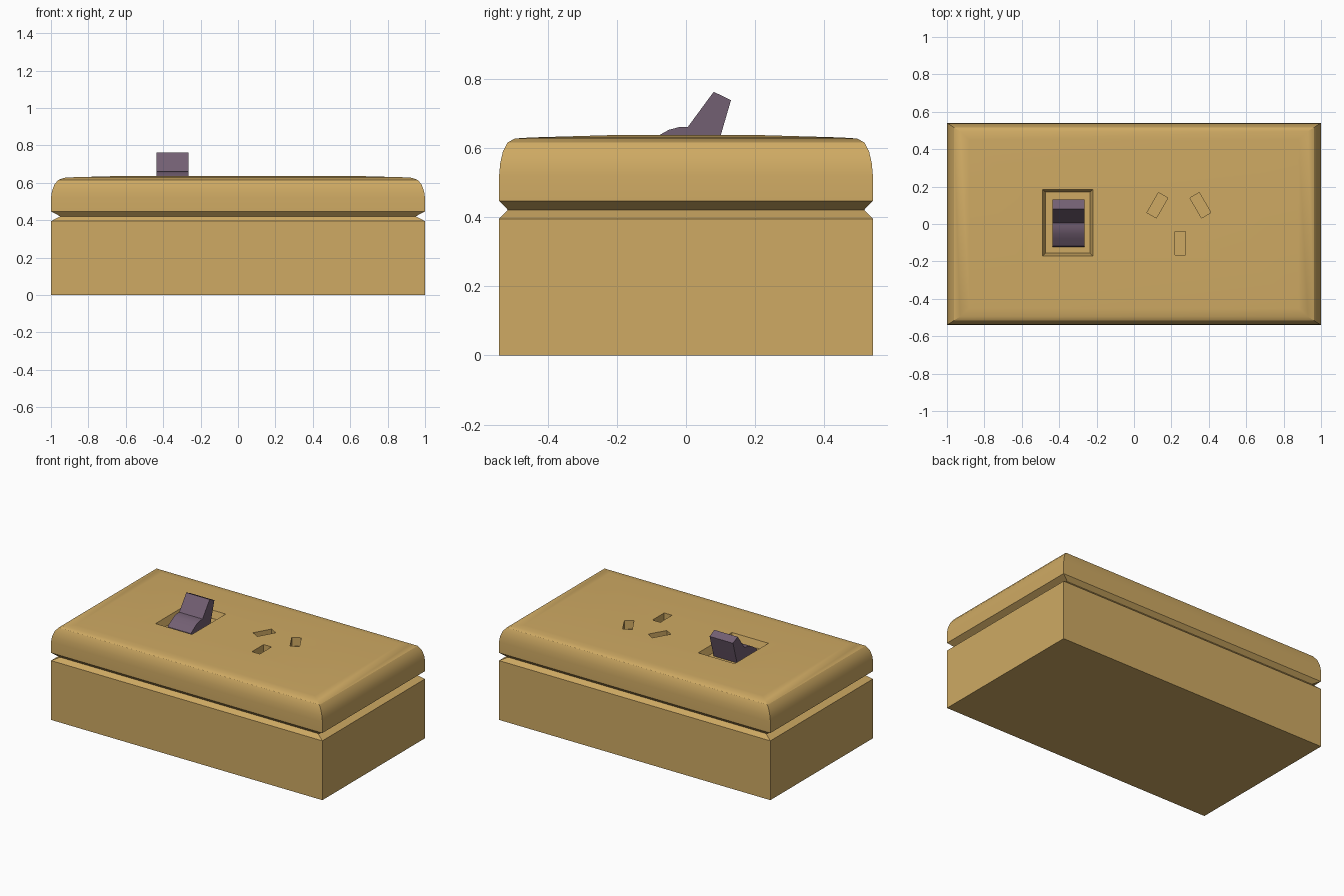
import bpy, bmesh, math
from mathutils import Matrix, Vector

if "Cube" in bpy.data.objects:
    bpy.data.objects.remove(bpy.data.objects["Cube"])


def material(name, rgb):
    m = bpy.data.materials.new(name)
    m.diffuse_color = (*rgb, 1)
    m.use_nodes = True
    m.node_tree.nodes["Principled BSDF"].inputs["Base Color"].default_value = m.diffuse_color
    return m


TAN = material("tan plastic", (0.62, 0.40, 0.125))
MAUVE = material("mauve plastic", (0.17, 0.115, 0.17))


def add_object(name, bm, mat):
    bmesh.ops.recalc_face_normals(bm, faces=bm.faces)
    me = bpy.data.meshes.new(name)
    bm.to_mesh(me)
    bm.free()
    ob = bpy.data.objects.new(name, me)
    bpy.context.collection.objects.link(ob)
    me.materials.append(mat)
    return ob


def loft(name, rings, mat, center=(0, 0), angle=0):
    """Stack of rectangles (half x, half y, z), capped at both ends."""
    bm = bmesh.new()
    rot = Matrix.Rotation(angle, 3, 'Z')
    off = Vector((center[0], center[1], 0))
    loops = [[bm.verts.new(rot @ Vector((sx * hx, sy * hy, z)) + off)
              for sx, sy in ((-1, -1), (1, -1), (1, 1), (-1, 1))]
             for hx, hy, z in rings]
    for a, b in zip(loops, loops[1:]):
        for i in range(4):
            j = (i + 1) % 4
            bm.faces.new((a[i], a[j], b[j], b[i]))
    bm.faces.new(loops[0][::-1])
    bm.faces.new(loops[-1])
    return add_object(name, bm, mat)


def smooth(ob, degrees):
    bpy.ops.object.select_all(action='DESELECT')
    ob.select_set(True)
    bpy.context.view_layer.objects.active = ob
    bpy.ops.object.shade_smooth_by_angle(angle=math.radians(degrees))


# Box body: straight base, V groove, rounded and slightly domed cover
body = loft("socket_box", [
    (1.0, 0.54, 0), (1.0, 0.54, 0.395), (0.95, 0.515, 0.421), (1.0, 0.54, 0.447),
    (1.0, 0.54, 0.52), (0.995, 0.537, 0.555), (0.982, 0.529, 0.59),
    (0.962, 0.516, 0.615), (0.93, 0.495, 0.627), (0.88, 0.45, 0.630),
    (0.62, 0.21, 0.637)], TAN)

# Cutters: tapered switch recess and three pin slots
cutters = [loft("recess_cutter", [(0.118, 0.163, 0.59), (0.137, 0.18, 0.645)],
                TAN, (-0.354, 0.007))]
for x, y, deg in ((0.125, 0.1, -30), (0.355, 0.1, 30), (0.247, -0.103, 0)):
    cutters.append(loft("slot_cutter", [(0.029, 0.062, 0.58), (0.029, 0.062, 0.7)],
                        TAN, (x, y), math.radians(deg)))
for c in cutters:
    c.hide_render = True
    mod = body.modifiers.new("cut", 'BOOLEAN')
    mod.object = c
    mod.solver = 'EXACT'
bpy.context.view_layer.update()
cut_mesh = bpy.data.meshes.new_from_object(
    body.evaluated_get(bpy.context.evaluated_depsgraph_get()))
body.modifiers.clear()
body.data = cut_mesh
for c in cutters:
    bpy.data.objects.remove(c, do_unlink=True)
smooth(body, 28)

# Rocker switch: side profile (y, z) extruded across x
profile = [(-0.125, 0.585), (-0.118, 0.61), (-0.08, 0.635), (-0.05, 0.652),
           (-0.02, 0.66), (0.005, 0.66), (0.08, 0.762), (0.13, 0.738),
           (0.1, 0.635), (0.085, 0.585)]
bm = bmesh.new()
face = bm.faces.new([bm.verts.new((-0.437, y, z)) for y, z in profile])
ext = bmesh.ops.extrude_face_region(bm, geom=[face])
bmesh.ops.translate(bm, vec=(0.172, 0, 0),
                    verts=[v for v in ext["geom"] if isinstance(v, bmesh.types.BMVert)])
smooth(add_object("rocker_switch", bm, MAUVE), 35)
